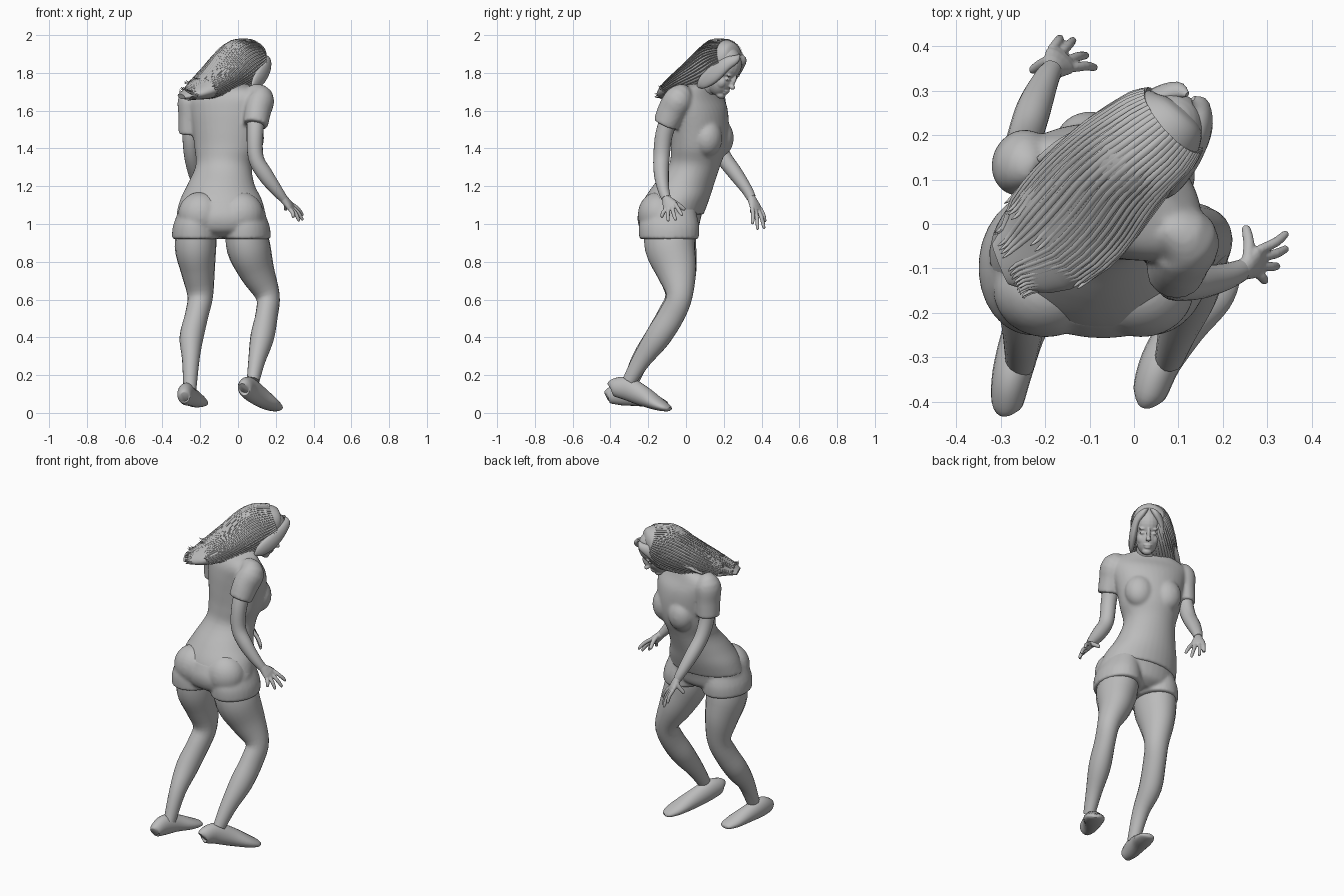
import bpy, bmesh, math, random
from mathutils import Vector, Matrix

random.seed(4)
cube = bpy.data.objects.get("Cube")
if cube:
    bpy.data.objects.remove(cube)

grey = bpy.data.materials.new("plain_grey")
grey.use_nodes = True
grey.diffuse_color = (0.5, 0.5, 0.5, 1)
grey.node_tree.nodes["Principled BSDF"].inputs["Base Color"].default_value = (0.5, 0.5, 0.5, 1)


def finish(name, bm):
    bmesh.ops.recalc_face_normals(bm, faces=bm.faces)
    mesh = bpy.data.meshes.new(name)
    bm.to_mesh(mesh)
    bm.free()
    ob = bpy.data.objects.new(name, mesh)
    bpy.context.collection.objects.link(ob)
    mesh.materials.append(grey)
    bpy.ops.object.select_all(action="DESELECT")
    bpy.context.view_layer.objects.active = ob
    ob.select_set(True)
    bpy.ops.object.shade_smooth_by_angle(angle=math.radians(50))
    return ob


def blend(name, parts, voxel, soften):
    """Fuse overlapping closed parts into one soft surface."""
    bpy.ops.object.select_all(action="DESELECT")
    for ob in parts:
        ob.select_set(True)
    bpy.context.view_layer.objects.active = parts[0]
    bpy.ops.object.join()
    parts[0].name = name
    mod = parts[0].modifiers.new("fuse", "REMESH")
    mod.mode, mod.voxel_size, mod.use_smooth_shade = "VOXEL", voxel, True
    mod = parts[0].modifiers.new("soften", "SMOOTH")
    mod.factor, mod.iterations = .5, soften


def smooth_path(sections, steps):
    """Catmull-Rom blend of every section component."""
    s = [Vector(v) for v in sections]
    out = []
    for i in range(len(s) - 1):
        p0, p1, p2, p3 = s[max(i - 1, 0)], s[i], s[i + 1], s[min(i + 2, len(s) - 1)]
        for k in range(steps):
            t = k / steps
            out.append(p1 + ((p2 - p0) * t + (2 * p0 - 5 * p1 + 4 * p2 - p3) * t * t
                             + (3 * p1 - p0 - 3 * p2 + p3) * t ** 3) / 2)
    return out + [s[-1]]


def rings(sections, yaws=(0, 0), sides=20, steps=4, level=False):
    """Elliptical rings; each section is x, y, z, half width, half depth."""
    path = smooth_path(sections, steps)
    out = []
    for i, s in enumerate(path):
        centre = Vector(s[:3])
        t = Vector(path[min(i + 1, len(path) - 1)][:3]) - Vector(path[max(i - 1, 0)][:3])
        t = Vector((0, 0, 1)) if level else t.normalized()
        yaw = math.radians(yaws[0] + (yaws[1] - yaws[0]) * i / (len(path) - 1))
        side = Vector((math.cos(yaw), -math.sin(yaw), 0))
        side = (side - t * side.dot(t)).normalized()
        up = t.cross(side)
        angles = [math.tau * k / sides for k in range(sides)]
        out.append([centre + side * s[3] * math.cos(a) + up * s[4] * math.sin(a) for a in angles])
    return out


def skin_rings(name, loops):
    bm = bmesh.new()
    vs = [[bm.verts.new(p) for p in loop] for loop in loops]
    n = len(loops[0])
    for lo, hi in zip(vs, vs[1:]):
        for k in range(n):
            bm.faces.new((lo[k], lo[(k + 1) % n], hi[(k + 1) % n], hi[k]))
    for ring in (vs[0], vs[-1]):
        bm.faces.new(ring)
    return finish(name, bm)


def loft(name, sections, **kw):
    return skin_rings(name, rings(sections, **kw))


def ball(name, centre, radii, rot=Matrix.Identity(3)):
    bm = bmesh.new()
    bmesh.ops.create_uvsphere(bm, u_segments=24, v_segments=16, radius=1)
    bmesh.ops.transform(bm, verts=bm.verts,
                        matrix=Matrix.Translation(centre) @ rot.to_4x4() @ Matrix.Diagonal((*radii, 1)))
    return finish(name, bm)


# Shirt: torso, chest and sleeves fused
chest = Matrix.Rotation(-math.radians(22), 3, "Z")
shirt = [loft("torso", [(-.09, -.08, 1.05, .238, .172), (-.09, -.05, 1.13, .217, .172),
                        (-.09, -.01, 1.21, .178, .158), (-.075, .045, 1.31, .15, .136),
                        (-.06, .067, 1.4, .172, .144), (-.055, .073, 1.5, .192, .147),
                        (-.055, .07, 1.6, .214, .139), (-.06, .06, 1.67, .225, .115),
                        (-.05, .065, 1.715, .17, .09), (-.02, .09, 1.742, .065, .06)],
              yaws=(6, 30), sides=36, level=True),
         loft("left_sleeve", [(.06, -.005, 1.69, .05, .04), (.115, -.035, 1.665, .074, .075),
                              (.105, -.075, 1.6, .069, .077), (.092, -.108, 1.525, .066, .068)],
              yaws=(24, 24)),
         loft("right_sleeve", [(-.21, .115, 1.69, .05, .04), (-.248, .135, 1.66, .068, .075),
                               (-.253, .14, 1.57, .061, .071), (-.256, .145, 1.475, .058, .067)],
              yaws=(24, 24))]
for lat in (.08, -.08):
    shirt.append(ball("breast", Vector((-.05, .07, 1.455)) + chest @ Vector((lat, .08, 0)),
                      (.085, .078, .1), chest))
blend("shirt", shirt, .009, 6)

# Shorts: seat, legs and buttocks fused
shorts = [loft("seat", [(-.085, -.09, .935, .1, .1), (-.087, -.09, .97, .215, .15),
                        (-.088, -.088, 1.04, .238, .168), (-.09, -.063, 1.12, .212, .165)],
               yaws=(6, 6), sides=36, level=True)]
for x in (.045, -.222):
    shorts.append(loft("shorts_leg", [(x, -.09, .92, .128, .158), (x, -.09, .99, .122, .16),
                                      (x * .9 - .01, -.09, 1.08, .1, .14)], yaws=(6, 6), sides=28, level=True))
    shorts.append(ball("buttock", (x * .8 - .02, -.147, 1.05), (.12, .108, .12)))
blend("shorts", shorts, .009, 6)

# Legs and shoes
loft("left_leg", [(.035, -.09, 1.0, .1, .13), (.055, -.085, .88, .115, .135),
                  (.1, -.05, .75, .093, .108), (.157, -.035, .62, .064, .07),
                  (.152, -.075, .52, .058, .07), (.128, -.15, .4, .062, .068),
                  (.1, -.235, .28, .045, .05), (.08, -.3, .17, .033, .037)], yaws=(10, 20))
loft("right_leg", [(-.215, -.09, 1.0, .1, .13), (-.225, -.08, .88, .11, .135),
                   (-.212, -.05, .75, .09, .108), (-.2, -.04, .62, .068, .07),
                   (-.218, -.08, .52, .062, .07), (-.246, -.15, .4, .063, .068),
                   (-.25, -.24, .28, .046, .05), (-.255, -.31, .12, .034, .037)])
loft("left_shoe", [(.03, -.395, .13, .02, .03), (.035, -.38, .135, .038, .048),
                   (.06, -.31, .128, .046, .062), (.11, -.23, .09, .052, .054),
                   (.165, -.155, .05, .06, .036), (.2, -.105, .027, .045, .02),
                   (.212, -.088, .02, .02, .009)], yaws=(30, 30))
loft("right_shoe", [(-.285, -.42, .085, .02, .026), (-.285, -.405, .09, .035, .042),
                    (-.275, -.34, .1, .044, .06), (-.25, -.25, .085, .048, .05),
                    (-.217, -.17, .062, .053, .034), (-.195, -.115, .05, .04, .018),
                    (-.19, -.1, .047, .018, .008)], yaws=(14, 14))

# Arms
loft("left_arm", [(.1, -.07, 1.6, .05, .05), (.09, -.115, 1.48, .044, .046),
                  (.095, -.13, 1.35, .041, .043), (.145, -.13, 1.26, .041, .039),
                  (.2, -.12, 1.185, .032, .031), (.24, -.105, 1.135, .023, .025)])
loft("right_arm", [(-.25, .14, 1.58, .045, .05), (-.252, .155, 1.46, .042, .047),
                   (-.245, .195, 1.36, .04, .043), (-.225, .26, 1.27, .039, .039),
                   (-.2, .32, 1.185, .03, .03), (-.185, .345, 1.14, .024, .025)])


# Hands: flattened palm, four fingers and a thumb
def hand(name, wrist, knuckles, tips, thumb):
    wrist, mid = Vector(wrist), Vector(knuckles)
    along = (mid - wrist).normalized()
    across = (Vector(tips[-1]) - Vector(tips[0])).normalized()
    across = (across - along * across.dot(along)).normalized()
    normal = along.cross(across)
    loops = []
    for t, w, d in ((-.15, .02, .022), (.3, .03, .021), (.7, .04, .018), (1.05, .038, .012)):
        c = wrist.lerp(mid, t)
        loops.append([c + across * w * math.cos(a) + normal * d * math.sin(a)
                      for a in (math.tau * k / 16 for k in range(16))])
    parts = [skin_rings("palm", loops)]
    fingers = [(mid + across * .02 * (i - 1.5) - along * .01, tip, .011) for i, tip in enumerate(tips)]
    fingers.append((wrist.lerp(mid, .3) + across * .018, thumb, .013))
    for root, tip, r in fingers:
        tip = Vector(tip)
        bend = root.lerp(tip, .5) + normal * .006
        parts.append(loft("finger", [(*root, r, r), (*bend, r, r), (*root.lerp(tip, .92), r * .8, r * .8),
                                     (*tip, r * .4, r * .4)], sides=10, steps=3, yaws=(20, 20)))
    blend(name, parts, .0035, 3)


hand("left_hand", (.24, -.105, 1.135), (.285, -.08, 1.085),
     [(.295, -.13, 1.035), (.325, -.095, 1.015), (.345, -.055, 1.02), (.345, -.02, 1.045)],
     (.252, -.005, 1.075))
hand("right_hand", (-.185, .345, 1.14), (-.16, .375, 1.075),
     [(-.085, .352, 1.0), (-.105, .38, .97), (-.135, .415, .975), (-.165, .42, 1.01)],
     (-.23, .345, 1.06))

# Neck, head and face fused, set in a tilted head frame (right, forward, up)
fwd = Vector((.48, .72, -.5)).normalized()
rgt = fwd.cross(Vector((0, 0, 1))).normalized()
head = Matrix((rgt, fwd, rgt.cross(fwd))).transposed()
home = Vector((.06, .187, 1.828))


def face_part(name, at, radii):
    face.append(ball(name, home + head @ Vector(at), radii, head))


face = [loft("neck", [(-.03, .075, 1.69, .062, .06), (.015, .12, 1.74, .052, .055), (.05, .17, 1.8, .052, .055)])]
face_part("skull", (0, 0, .03), (.082, .104, .1))
face_part("jaw", (0, .035, -.055), (.062, .064, .09))
face_part("chin", (0, .068, -.125), (.028, .026, .022))
face_part("nose_bridge", (0, .102, -.028), (.011, .014, .038))
face_part("nose_tip", (0, .112, -.055), (.016, .017, .013))
face_part("upper_lip", (0, .09, -.088), (.024, .014, .008))
face_part("lower_lip", (0, .088, -.102), (.02, .014, .009))
for s in (1, -1):
    face_part("eye", (s * .032, .084, -.022), (.017, .012, .008))
    face_part("brow", (s * .034, .088, .002), (.024, .01, .007))
    face_part("cheek", (s * .034, .06, -.055), (.026, .028, .035))
blend("head", face, .0045, 3)

# Hair: swept mass, then loose locks laid along its surface
mass = [(.113, .26, 1.892, .008, .008), (.108, .254, 1.892, .05, .046), (.092, .237, 1.89, .082, .082),
        (.06, .21, 1.876, .103, .11), (.01, .17, 1.848, .113, .132), (-.05, .115, 1.805, .125, .117),
        (-.12, .035, 1.755, .135, .085), (-.21, -.05, 1.705, .118, .048), (-.3, -.09, 1.675, .05, .014)]
shell = rings(mass, yaws=(50, 50), sides=48)
skin_rings("hair_mass", shell)
for k in range(48):
    last = len(shell) - 1 - random.randint(0, 4)
    lock = []
    for j in range(9, last + 1, 3):
        centre = sum(shell[j], Vector()) / len(shell[j])
        p = centre + (shell[j][k] - centre) * random.uniform(.985, 1.01)
        r = .007 * (1 - .6 * j / last)
        lock.append((*p, r * 1.6, r * .8))
    tail = Vector(lock[-1][:3]) + Vector((-.02, -.016, random.uniform(-.008, .012)))
    lock.append((*tail, .001, .001))
    loft(f"hair_lock_{k}", lock, sides=6, steps=2, yaws=(50, 50))

# Side curtains framing the face
for side, s in (("left", 1), ("right", -1)):
    pts = [(s * .008, .07, .118), (s * .035, .075, .095), (s * .066, .052, .05),
           (s * .08, .02, -.03), (s * .082, -.015, -.1), (s * .08, -.035, -.135)]
    loft(side + "_hair_curtain", [(*(home + head @ Vector(p)), w, d) for p, w, d in
                                  zip(pts, (.005, .018, .02, .021, .016, .004), (.006, .024, .036, .045, .035, .008))],
         sides=14, yaws=(35, 35))
loft("hair_side_lock", [(.0, .21, 1.84, .04, .03), (-.1, .19, 1.79, .032, .022),
                        (-.165, .165, 1.75, .024, .012), (-.215, .145, 1.725, .006, .004)], yaws=(50, 50), sides=12)
